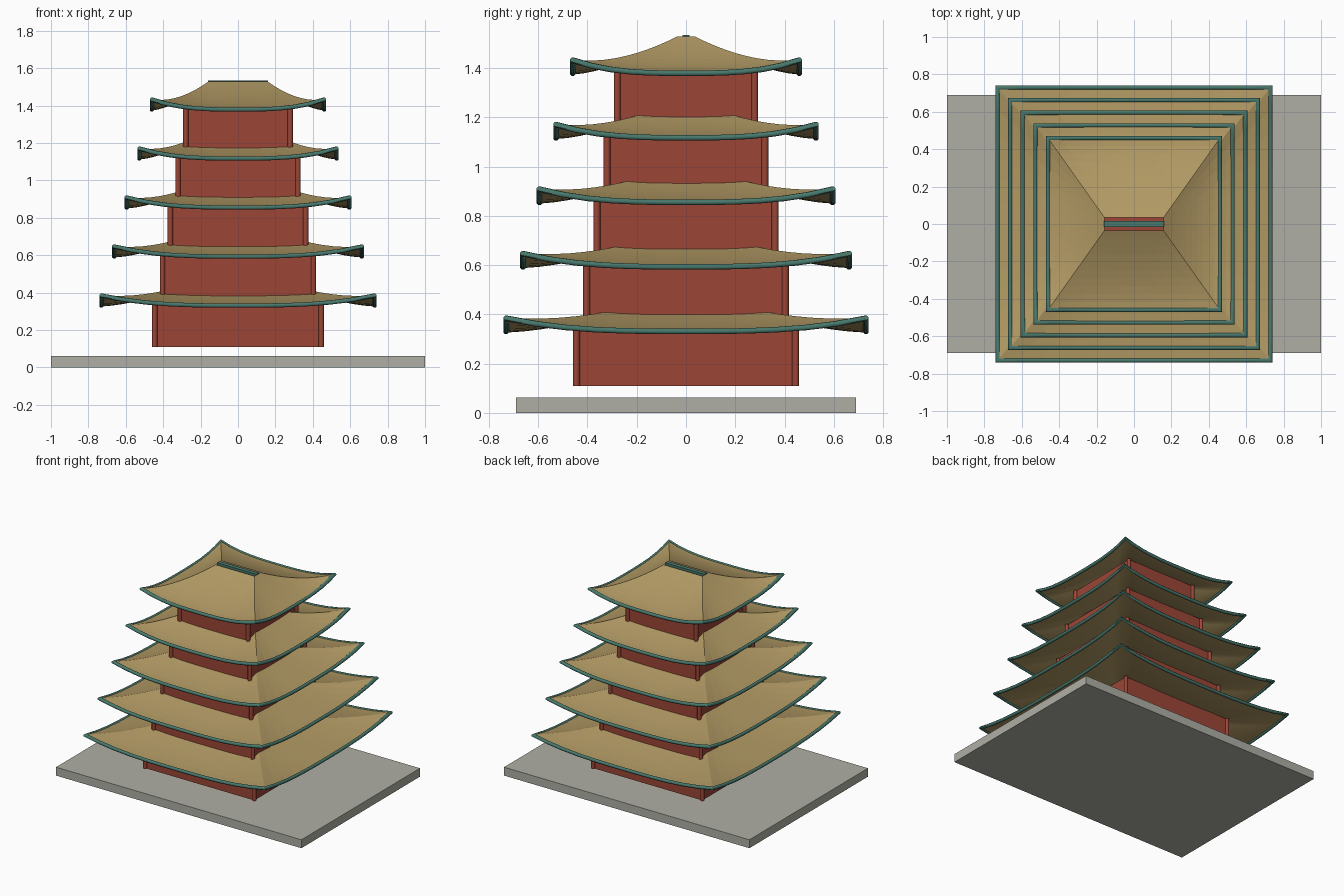
import bpy, bmesh, math

if "Cube" in bpy.data.objects:
    bpy.data.objects.remove(bpy.data.objects["Cube"])

def material(name, rgb):
    m = bpy.data.materials.new(name)
    m.diffuse_color = (*rgb, 1)
    m.use_nodes = True
    m.node_tree.nodes["Principled BSDF"].inputs["Base Color"].default_value = m.diffuse_color
    return m

STONE = material("stone grey", (0.43, 0.43, 0.38))
RED = material("wall red", (0.33, 0.06, 0.037))
TAN = material("tile tan", (0.44, 0.32, 0.127))
TEAL = material("trim teal", (0.065, 0.188, 0.15))

def finish(bm, name, mat, smooth=None):
    me = bpy.data.meshes.new(name)
    bm.to_mesh(me)
    bm.free()
    me.materials.append(mat)
    ob = bpy.data.objects.new(name, me)
    bpy.context.collection.objects.link(ob)
    if smooth:
        bpy.context.view_layer.objects.active = ob
        bpy.ops.object.select_all(action='DESELECT')
        ob.select_set(True)
        bpy.ops.object.shade_smooth_by_angle(angle=math.radians(smooth))
    return ob

def box(name, mat, hx, hy, z0, z1):
    bm = bmesh.new()
    bmesh.ops.create_cube(bm, size=1)
    for v in bm.verts:
        v.co = (v.co.x * 2 * hx, v.co.y * 2 * hy, z0 + (v.co.z + 0.5) * (z1 - z0))
    return finish(bm, name, mat)

COLS, ROWS = 12, 10          # tiles along each side and up each slope
RX, RY, RISE, LIFT = 0.158, 0.035, 0.145, 0.053
FLOOR_STEP = 0.262

def roof_point(k, u, h, z):
    """Point k around the square eave, u from eave (0) to ridge (1)."""
    side, i = divmod(k, COLS)
    t = 2 * i / COLS - 1
    x, y = [(t, -1), (1, t), (-t, 1), (-1, -t)][side]
    lift = LIFT * abs(t) ** 3 * (1 - u) ** 2
    return (x * (h + (RX - h) * u), y * (h + (RY - h) * u),
            z + RISE * u ** 1.5 + lift)

def roof_sheet(h, z, flip=False):
    bm = bmesh.new()
    n = 4 * COLS
    rings = [[bm.verts.new(roof_point(k, j / ROWS, h, z)) for k in range(n)]
             for j in range(ROWS + 1)]
    for a, b in zip(rings, rings[1:]):
        for k in range(n):
            q = [a[k], a[(k + 1) % n], b[(k + 1) % n], b[k]]
            bm.faces.new(q[::-1] if flip else q)
    return bm

def eave_trim(name, h, z, r=0.012):
    bm = bmesh.new()
    n, s = 4 * COLS, 8
    rings = []
    for c in range(s):
        a = 2 * math.pi * (c + 0.5) / s
        rings.append([bm.verts.new(roof_point(k, 0, h + r * math.cos(a), z + r * math.sin(a)))
                      for k in range(n)])
    for c in range(s):
        a, b = rings[c], rings[(c + 1) % s]
        for k in range(n):
            bm.faces.new((a[k], a[(k + 1) % n], b[(k + 1) % n], b[k]))
    bmesh.ops.recalc_face_normals(bm, faces=bm.faces)
    finish(bm, name, TEAL, 50)

# Ground slab
box("base_slab", STONE, 1.0, 0.69, 0, 0.062)

for i in range(5):
    # Walls
    w = 0.445 - 0.0415 * i
    z0 = 0.11 + FLOOR_STEP * i - (0.015 if i else 0)
    z1 = 0.11 + FLOOR_STEP * (i + 1) - 0.004
    box(f"wall_{i + 1}", RED, w, w, z0, z1)

    # Corner pillars
    bm = bmesh.new()
    for sx in (-1, 1):
        for sy in (-1, 1):
            new = bmesh.ops.create_cone(bm, cap_ends=True, segments=12, radius1=0.014,
                                        radius2=0.014, depth=z1 - z0)["verts"]
            bmesh.ops.translate(bm, verts=new, vec=(sx * w, sy * w, (z0 + z1) / 2))
    finish(bm, f"corner_pillars_{i + 1}", RED, 40)

    # Curved hip roof: separate tiles above, smooth soffit below, trim on the eave
    h = 0.73 - 0.0675 * i
    z = 0.331 + FLOOR_STEP * i
    bm = roof_sheet(h, z + 0.005)
    bmesh.ops.split_edges(bm, edges=bm.edges)
    finish(bm, f"roof_tiles_{i + 1}", TAN)
    finish(roof_sheet(h, z - 0.005, flip=True), f"roof_soffit_{i + 1}", TAN, 50)
    eave_trim(f"eave_trim_{i + 1}", h, z)

# Ridge beam on the top roof
box("ridge_beam", TEAL, 0.16, 0.015, 1.508, 1.535)
